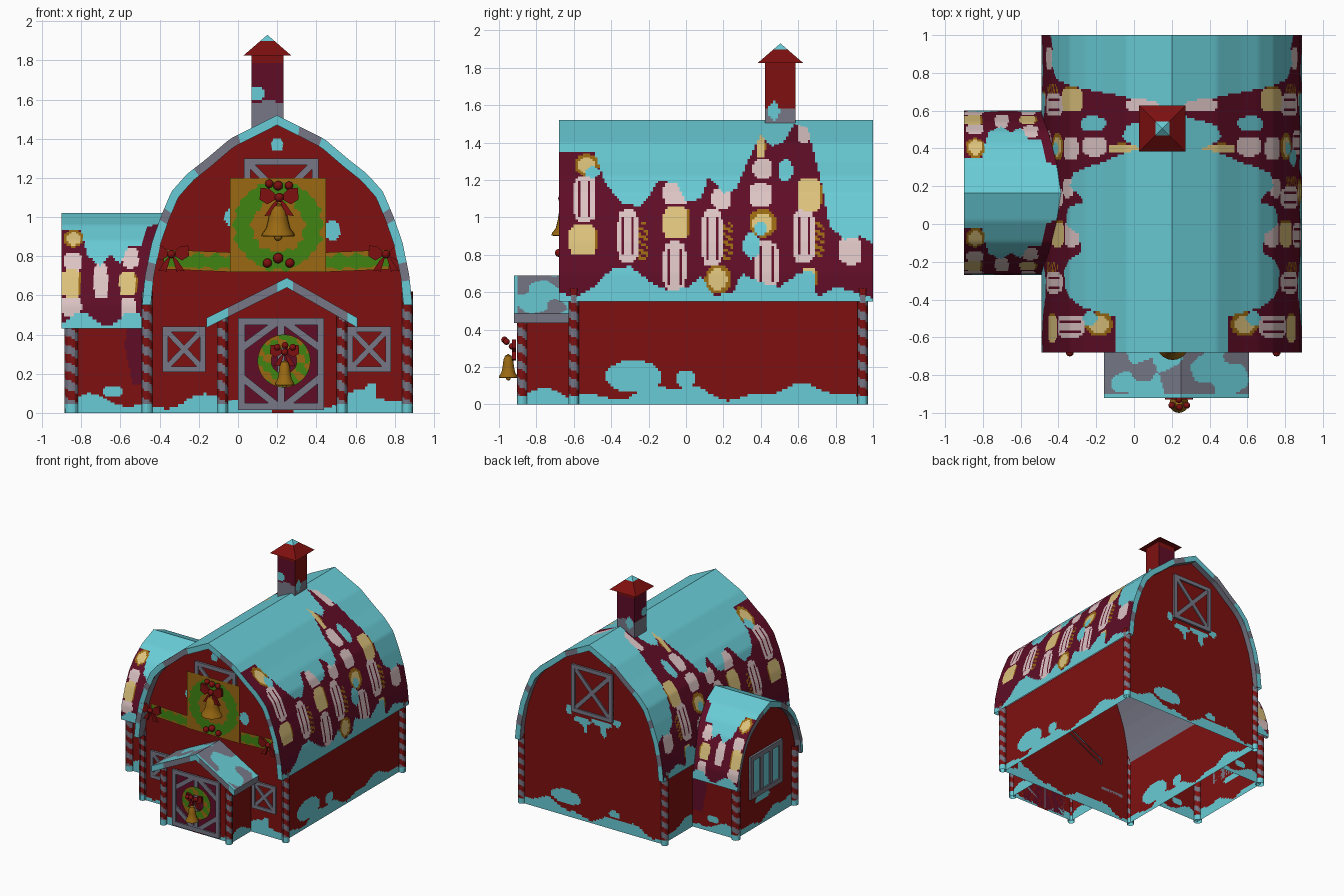
import bpy, bmesh, math
from math import sin, cos, pi, hypot
from mathutils import Vector as V

if "Cube" in bpy.data.objects:
    bpy.data.objects.remove(bpy.data.objects["Cube"])

COL = {"snow_teal": (.14, .60, .67), "barn_red": (.21, .005, .005), "maroon": (.115, .004, .02),
       "candy_pink": (.72, .55, .55), "candy_tan": (.72, .54, .20), "gold": (.32, .14, .006),
       "leaf_green": (.05, .23, .006), "trim_grey": (.18, .185, .235)}
NAMES = list(COL)
MATS = []
for n, c in COL.items():
    m = bpy.data.materials.new(n)
    m.diffuse_color = (*c, 1)
    m.use_nodes = True
    m.node_tree.nodes["Principled BSDF"].inputs["Base Color"].default_value = m.diffuse_color
    MATS.append(m)
SNOW, RED, MAR, PINK, TAN, GOLD, GREEN, GREY = range(8)
CX, WY = .2, .165          # barn centre line, wing centre line


def finish(name, bm, smooth=False):
    me = bpy.data.meshes.new(name)
    bm.to_mesh(me)
    bm.free()
    for m in MATS:
        me.materials.append(m)
    ob = bpy.data.objects.new(name, me)
    bpy.context.collection.objects.link(ob)
    if smooth:
        bpy.context.view_layer.objects.active = ob
        ob.select_set(True)
        bpy.ops.object.shade_smooth_by_angle()
        ob.select_set(False)
    return ob


def grid(name, P, nu, nv, rule, ref=(.2, .2, .3), flip=False, smooth=False):
    """Sheet P(u,v), coloured per face by rule(point), facing away from ref."""
    bm = bmesh.new()
    vs = [[bm.verts.new(P(i / nu, j / nv)) for j in range(nv + 1)] for i in range(nu + 1)]
    tot, ref = 0, V(ref)
    for i in range(nu):
        for j in range(nv):
            f = bm.faces.new((vs[i][j], vs[i+1][j], vs[i+1][j+1], vs[i][j+1]))
            f.normal_update()
            c = f.calc_center_median()
            tot += f.normal.dot(c - ref) * f.calc_area()
            f.material_index = rule(c) if callable(rule) else rule
    bmesh.ops.remove_doubles(bm, verts=bm.verts, dist=1e-5)
    if (tot < 0) != flip:
        bmesh.ops.reverse_faces(bm, faces=bm.faces)
    return finish(name, bm, smooth)


def table(t, x):
    if x <= t[0][0]:
        return t[0][1]
    for (a, b), (c, d) in zip(t, t[1:]):
        if x <= c:
            return b + (d - b) * (x - a) / (c - a)
    return t[-1][1]


def inside(a, b, blobs):
    return any(((a-y)/ry)**2 + ((b-z)/rz)**2 < 1 for y, z, ry, rz in blobs)


# ---- arched roof profiles: (z, half width)
MAIN = [(.55, .69), (.7, .675), (.87, .64), (1., .595), (1.13, .54), (1.22, .46), (1.29, .37), (1.4, .24), (1.52, 0)]
WING = [(.43, .435), (.55, .425), (.7, .375), (.8, .325), (.88, .26), (.96, .15), (1.02, 0)]


def along(prof, s):
    """Point (h, z) on the arch, s from -1 (left eave) to 1 (right eave)."""
    L = [0]
    for (a, b), (c, d) in zip(prof, prof[1:]):
        L.append(L[-1] + hypot(c - a, d - b))
    t = (1 - abs(s)) * L[-1]
    return math.copysign(table([(l, p[1]) for l, p in zip(L, prof)], t), s), table([(l, p[0]) for l, p in zip(L, prof)], t)


def inner(prof, s):
    h, z = along(prof, s)
    return h * .935, z - .05 * (z - prof[0][0]) / (prof[-1][0] - prof[0][0])


def roof(name, prof, place, n, m, rule, trim):
    arch = lambda u: along(prof, 2*u - 1)
    ins = lambda u: inner(prof, 2*u - 1)
    c = place(0, prof[0][0], .5)
    grid(name, lambda u, v: place(*arch(u), v), n, m, rule, c, smooth=True)
    grid(name + "_underside", lambda u, v: place(*ins(u), v), 40, 1, GREY, c, True)
    for e, tag in ((0, "_front_trim"), (1, "_back_trim")):
        def rim(u, v):
            a, b = V(place(*arch(u), e)), V(place(*ins(u), e))
            return a.lerp(b, v)
        grid(name + tag, rim, 80, 1, trim, c)


# ---- painted roofs: snow cap, candy band, snowy eave
CAP = [(-.68, 1.35), (-.49, 1.35), (-.44, 1.2), (-.35, 1.08), (-.25, 1.06), (-.2, 1.1), (-.15, 1.2), (-.05, 1.18),
       (0, 1.08), (.08, 1.1), (.12, 1.22), (.2, 1.13), (.27, 1.15), (.33, 1.3), (.4, 1.44), (.46, 1.38), (.52, 1.4),
       (.58, 1.5), (.65, 1.48), (.68, 1.36), (.72, 1.2), (.77, .95), (.85, .88), (.93, .9), (1, .86)]
EAVE = [(-.68, .6), (-.6, .57), (-.5, .62), (-.4, .72), (-.3, .74), (-.2, .66), (-.1, .61), (0, .62), (.08, .68), (.15, .58),
        (.25, .6), (.3, .7), (.4, .65), (.5, .63), (.6, .7), (.68, .72), (.7, .57), (.8, .63), (.9, .6), (1, .57)]
CANDY = [("C", -.53, 1.28, .065, .06), ("P", -.54, 1.1, .06, .12), ("T", -.55, .88, .075, .08), ("P", -.31, .9, .055, .14),
         ("G", -.235, .87, .03, .1), ("T", -.05, .97, .07, .085), ("P", -.05, 1.13, .07, .06), ("P", -.06, .74, .06, .13),
         ("P", .14, .89, .055, .15), ("G", .22, .87, .03, .1), ("C", .17, .67, .07, .08), ("P", .19, 1.1, .05, .05),
         ("C", .41, .97, .075, .075), ("P", .4, 1.12, .06, .06), ("P", .43, .75, .065, .12), ("T", .66, 1.12, .065, .085),
         ("P", .63, .9, .06, .14), ("G", .71, .88, .03, .1), ("T", .4, 1.38, .025, .06), ("P", .88, .82, .06, .07),
         ("P", .41, 1.26, .05, .05), ("T", .66, .68, .04, .05), ("P", .63, 1.45, .03, .05)]
WCANDY = [("C", -.84, .89, .05, .045), ("T", -.85, .66, .05, .07), ("P", -.84, .77, .045, .045), ("P", -.7, .67, .035, .09),
          ("P", -.55, .79, .04, .05), ("T", -.56, .66, .045, .06), ("P", -.85, .54, .05, .05), ("P", -.56, .53, .04, .06)]


def candy(a, z, items):
    for k, y, cz, ry, rz in items:
        dy, dz = (a - y) / ry, (z - cz) / rz
        if k == "C" and dy*dy + dz*dz < 1:
            return TAN if dy*dy + dz*dz < .5 else GOLD
        if k in "PTG" and dy**4 + dz**4 < 1:
            if k == "G":
                return GOLD if sin((z + a*.6) * 160) > 0 else MAR
            if k == "T":
                return GOLD if dy > .78 else TAN
            return MAR if abs(abs(dy) - .45) < .1 and abs(dz) < .75 and rz > .1 else PINK
    return MAR


def main_rule(p):
    if p.z > table(CAP, p.y) or p.z < table(EAVE, p.y):
        return SNOW
    if inside(p.y, p.z, [(.35, .85, .045, .07), (.53, 1.25, .04, .06), (.4, .94, .03, .04), (-.5, 1.24, .04, .03)]):
        return SNOW
    return candy(p.y, p.z, CANDY)


WCAP = [(-.9, .93), (-.8, .93), (-.77, .8), (-.7, .75), (-.65, .81), (-.6, .76), (-.56, .85), (-.5, .85), (-.46, .95), (-.3, 1)]


def wing_rule(p):
    low = .48 + .035 * sin(p.x * 24 + 2)
    return SNOW if p.z > table(WCAP, p.x) or p.z < low else candy(p.x, p.z, WCANDY)


def trim_rule(p):
    return GREY if -.22 < p.x < 0 or .32 < p.x < .42 or .66 < p.z < .78 or .98 < p.z < 1.04 else SNOW


roof("main_roof", MAIN, lambda h, z, t: (CX + h, -.68 + 1.68*t, z), 170, 130, main_rule, trim_rule)
roof("wing_roof", WING, lambda h, z, t: (-.9 + (CX - table(MAIN, z) + .91)*t, WY + h, z), 100, 40, wing_rule,
     lambda p: GREY if sin(p.y*17 + p.z*9) > .4 else SNOW)

# ---- walls with drifted snow
FB = [(.48, .93, .045, .05), (-.04, 1., .03, .04), (.2, 1.37, .03, .035), (.68, .12, .03, .03)]
BB = [(.12, .86, .1, .025), (.3, .84, .08, .03), (.1, .8, .03, .05), (.27, .8, .02, .06), (-.02, .9, .04, .03), (.42, .9, .03, .04),
      (.45, .16, .14, .06), (.0, .13, .05, .03)]
SB = [(-.28, .15, .15, .085), (0, .14, .055, .045)]
drift = lambda a, k=.065: k + .035*sin(a*9 + 2.2) + .015*sin(a*23)


def wall_rule(ax, blobs, k=.065):
    return lambda p: SNOW if p.z < drift(p[ax], k) or inside(p[ax], p.z, blobs) else RED


def gable(prof, w, top, off):
    return lambda z: min(w, max(0, table(prof, z + off) - .03)) if z < top else 0


mg, wg = gable(MAIN, .65, 1.49, .03), gable(WING, .4, .99, .03)
for nm, y, bl in (("front_gable", -.6, FB), ("back_gable", .95, BB)):
    grid(nm, lambda u, v: (CX + (2*u-1)*mg(v*1.49), y, v*1.49), 90, 100, wall_rule(0, bl))
for nm, x in (("left_wall", CX - .65), ("right_wall", CX + .65)):
    grid(nm, lambda u, v: (x, -.6 + 1.55*u, v*.58), 110, 42, wall_rule(1, SB))
grid("wing_gable", lambda u, v: (-.85, WY + (2*u-1)*wg(v*.99), v*.99), 50, 60, wall_rule(1, [(.2, .22, .1, .03)]))
for nm, y in (("wing_front_wall", WY - .39), ("wing_back_wall", WY + .39)):
    grid(nm, lambda u, v: (-.85 + .4*u, y, v*.47), 40, 45,
         lambda p: SNOW if p.z < drift(p.x, .05) or inside(p.x, p.z, [(-.64, .11, .05, .03)])
         else MAR if p.x > -.58 + .2*abs(p.z - .35) and p.z > .15 else RED)

# ---- porch
PX = .235
ptop = lambda x: .65 - abs(x - PX) * .5
grid("porch_front", lambda u, v: (-.07 + .61*u, -.86, v*ptop(-.07 + .61*u)), 50, 40, wall_rule(0, [], .04))
for nm, x in (("porch_left_wall", -.07), ("porch_right_wall", .54)):
    grid(nm, lambda u, v: (x, -.86 + .26*u, v*.5), 24, 40, wall_rule(1, [], .04))


def porch_rule(p):
    n = sin(p.x*15 + 1) + sin(p.y*27 + p.x*9) + .7*sin(p.x*31 - p.y*20)
    return SNOW if p.y < -.895 or (n > (.5 if p.x < .1 else -.2)) else GREY


def porch_pt(u, drop=0):
    x = -.16 + .77*u
    a = .25
    return x, (.485 + .205*((x + .16)/(a + .16) if x < a else (.61 - x)/(.61 - a))) - drop


for nm, d, fl in (("porch_roof", 0, False), ("porch_roof_underside", .05, True)):
    grid(nm, lambda u, v: (porch_pt(u)[0], -.92 + .33*v, porch_pt(u, d)[1]), 77, 33, porch_rule if not d else GREY, (.2, -.7, .2), fl)
grid("porch_fascia", lambda u, v: (porch_pt(u)[0], -.92, porch_pt(u, .05*v)[1]), 77, 1,
     lambda p: SNOW if p.x < -.05 or .2 < p.x < .28 or p.x > .56 else GREY)
for nm, e in (("porch_left_eave", 0), ("porch_right_eave", 1)):
    grid(nm, lambda u, v: (porch_pt(e)[0], -.92 + .33*u, porch_pt(e, .05*v)[1]), 8, 1, GREY)


# ---- striped corner posts
def post(name, x, y, h, r=.028):
    def rule(p):
        a = math.atan2(p.y - y, p.x - x) / (2*pi)
        return SNOW if p.z < .05 else (GREY if ((p.z / .09 + a) % 1) < .5 else RED)
    grid(name, lambda u, v: (x + r*cos(2*pi*u), y + r*sin(2*pi*u), h*v), 12, int(h*90), rule, (x, y, h/2), smooth=True)


for i, (x, y, h) in enumerate([(CX-.665, -.6, .62), (CX+.665, -.6, .62), (CX-.665, .945, .62), (CX+.665, .945, .62),
                               (-.08, -.875, .5), (.53, -.875, .5), (-.85, WY-.385, .5), (-.85, WY+.385, .5)]):
    post("post_%d" % i, x, y, h, .035 if i > 5 else .028)


# ---- barred windows and door
def box(bm, c, a, b, n, mat):
    vs = [bm.verts.new(c + i*a + j*b + k*n) for i in (-1, 1) for j in (-1, 1) for k in (0, 1)]
    for q in ((0, 1, 3, 2), (4, 6, 7, 5), (0, 4, 5, 1), (2, 3, 7, 6), (0, 2, 6, 4), (1, 5, 7, 3)):
        bm.faces.new([vs[i] for i in q]).material_index = mat


def frame(name, c, right, w, h, bars, pane, t=.033, d=.018):
    bm, c, R, U = bmesh.new(), V(c), V(right), V((0, 0, 1))
    N = R.cross(U)
    w, h = w/2, h/2
    if pane is not None:
        box(bm, c, R*w, U*h, N*.006, pane)
    o = t/2
    edges = [(-w, h-o, w, h-o), (-w, o-h, w, o-h), (o-w, -h, o-w, h), (w-o, -h, w-o, h)]
    for k, (x0, z0, x1, z1) in enumerate(edges + [(a*w, b*h, e*w, f*h) for a, b, e, f in bars]):
        p, q = c + R*x0 + U*z0, c + R*x1 + U*z1
        dv = (q - p) / 2
        box(bm, (p+q)/2, dv, dv.normalized().cross(N)*o, N*(d - .002*(k > 3)), GREY)
    bmesh.ops.recalc_face_normals(bm, faces=bm.faces)
    finish(name, bm)


CROSS = [(-.85, -.85, .85, .85), (-.85, .85, .85, -.85)]
for nm, x in (("front_left_window", -.275), ("front_right_window", .67)):
    frame(nm, (x, -.6, .325), (1, 0, 0), .22, .23, CROSS, RED, .028)
frame("front_loft_window", (.22, -.6, 1.11), (1, 0, 0), .38, .38, CROSS, RED)
frame("back_loft_window", (.2, .95, 1.1), (-1, 0, 0), .38, .4, CROSS, RED)
frame("wing_window", (-.85, WY, .44), (0, -1, 0), .42, .36, [(-.3, -1, -.3, 1), (.3, -1, .3, 1)], SNOW, .04)
frame("door", (.22, -.86, .25), (1, 0, 0), .44, .47, [(0, -1, 0, 1), (-.9, .35, -.1, .9), (.9, .35, .1, .9),
      (-.9, -.3, -.1, -.9), (.9, -.3, .1, -.9)], MAR, .035)

# ---- chimney
for k in range(4):
    a = k*pi/2 + pi/4
    p, q = [V((.15 + .115*cos(t), .505 + .115*sin(t), 0)) for t in (a, a + pi/2)]
    grid("chimney_side_%d" % k, lambda u, v: p.lerp(q, u) + V((0, 0, 1.38 + .46*v)), 12, 34,
         lambda c: SNOW if inside(c.x + c.y - .5, c.z, [(.02, 1.63, .04, .035), (.2, 1.57, .03, .05)])
         else GREY if c.z < 1.59 + .012*sin(c.x*50) else RED if (c.z > 1.79 or c.x > .225) else MAR, (.15, .505, 1.6))
    P2, Q2 = [V((.15 + .173*cos(t), .505 + .173*sin(t), 1.825)) for t in (a, a + pi/2)]
    top = V((.15, .505, 1.93))
    grid("chimney_cap_%d" % k, lambda u, v: P2.lerp(Q2, u).lerp(top, v), 1, 10,
         lambda c: SNOW if c.z > 1.9 else RED, (.15, .505, 1.8))
    grid("chimney_cap_base_%d" % k, lambda u, v: P2.lerp(Q2, u).lerp(V((.15, .505, 1.825)), v), 1, 1, RED, (.15, .505, 1.9))

# ---- wreath plaque, garlands and door wreath
leaf = lambda x, z: .012*sin(x*70)*sin(z*80)
grid("wreath_plaque", lambda u, v: (-.04 + .49*u, -.62, .72 + .48*v), 60, 60,
     lambda p: GREEN if .135 < hypot(p.x - .205, (p.z - .955)) + leaf(p.x, p.z) < .225 else GOLD)
for nm, x0, x1 in (("left_garland", -.38, -.04), ("right_garland", .45, .77)):
    grid(nm, lambda u, v: (x0 + (x1-x0)*u, -.612, .72 + .1*v + .035*(abs(x0 + (x1-x0)*u - .205) - .25)*1.2), 40, 14,
         lambda p: GREEN if abs(p.z - .77 - .04*(abs(p.x - .205) - .25)) + leaf(p.x, p.z) < .033 else GOLD)
grid("door_wreath", lambda u, v: (.235 + (.065 + .07*v)*cos(2*pi*u), -.89, .265 + (.065 + .07*v)*sin(2*pi*u)), 60, 10,
     lambda p: GREEN if sin(p.x*75)*sin(p.z*75) + .6*sin(p.x*40 + p.z*60) > -.15 else GOLD)


# ---- bells, berries and bows
def bell(name, x, y, z, r, h):
    prof = [(0, 0), (.8, 0), (1, .02), (.95, .1), (.72, .25), (.6, .5), (.52, .75), (.35, .92), (0, 1)]
    n = len(prof) - 1
    def P(u, v):
        a, b = prof[round(v*n)]
        return x + a*r*cos(2*pi*u), y + a*r*sin(2*pi*u), z + b*h
    grid(name, P, 20, n, GOLD, (x, y, z + h/2), smooth=True)
    ball(name + "_clapper", x, y, z, r*.25, GOLD)


def ball(name, x, y, z, r, mat=RED):
    bm = bmesh.new()
    bmesh.ops.create_icosphere(bm, subdivisions=2, radius=r)
    bmesh.ops.translate(bm, verts=bm.verts, vec=(x, y, z))
    for f in bm.faces:
        f.material_index = mat
    finish(name, bm, True)


def bow(name, x, y, z, s):
    bm = bmesh.new()
    shapes = [[(0, 0), (.5, .45), (.95, .5), (1, -.1), (.6, -.35)], [(0, 0), (.35, -.35), (.75, -.95), (.45, -.9), (.3, -1)]]
    for sx in (-1, 1):
        for sh in shapes:
            f = bm.faces.new([bm.verts.new((x + sx*a*s, y, z + b*s)) for a, b in sh])
            g = bmesh.ops.extrude_face_region(bm, geom=[f])["geom"]
            bmesh.ops.translate(bm, verts=[e for e in g if isinstance(e, bmesh.types.BMVert)], vec=(0, .02, 0))
    bmesh.ops.recalc_face_normals(bm, faces=bm.faces)
    for f in bm.faces:
        f.material_index = RED
    finish(name, bm)
    ball(name + "_knot", x, y, z, s*.24)


bell("plaque_bell", .205, -.635, .9, .085, .17)
bow("plaque_bow", .21, -.66, 1.1, .1)
bell("door_bell", .238, -.95, .14, .05, .13)
bow("door_bow", .238, -.93, .31, .075)
bow("left_bow", -.34, -.68, .81, .09)
bow("right_bow", .755, -.68, .81, .09)
for i, (x, y, z, r) in enumerate([(.205, -.64, 1.16, .025), (.16, -.64, 1.17, .022), (.26, -.64, 1.16, .022), (.205, -.64, .79, .027),
                                  (.15, -.64, .765, .024), (.265, -.64, .765, .024), (.2, -.96, .335, .018), (.24, -.97, .345, .018),
                                  (.28, -.96, .335, .018)]):
    ball("berry_%d" % i, x, y, z, r)
